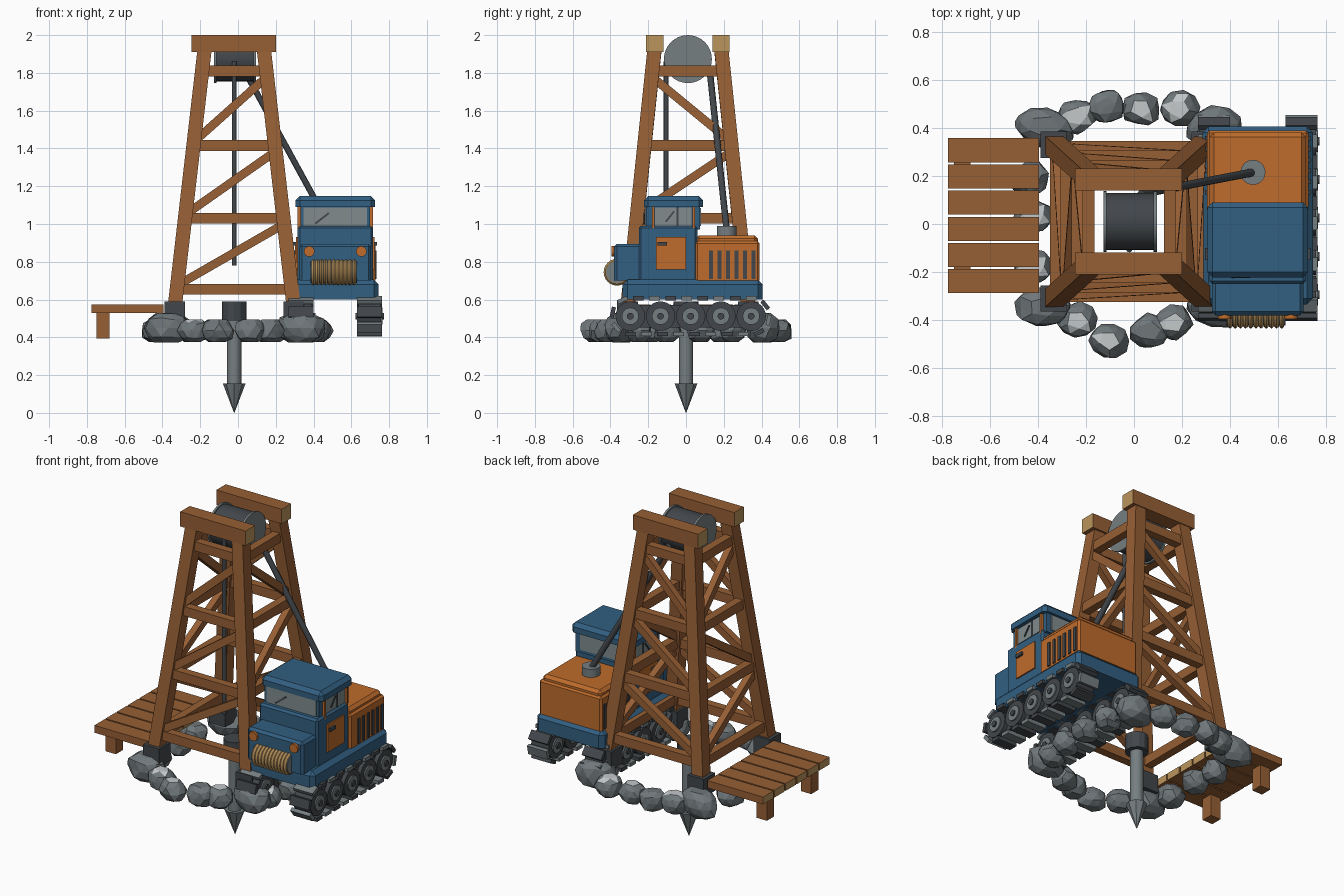
import bpy, bmesh, math, random
from mathutils import Vector, Matrix

if "Cube" in bpy.data.objects:
    bpy.data.objects.remove(bpy.data.objects["Cube"])
random.seed(4)


def material(name, *rgb):
    m = bpy.data.materials.new(name)
    m.use_nodes = True
    m.diffuse_color = (*rgb, 1)
    m.node_tree.nodes["Principled BSDF"].inputs["Base Color"].default_value = (*rgb, 1)
    return m


WOOD = material("brown wood", 0.31, 0.115, 0.035)
GRAIN = material("pale end grain", 0.5, 0.3, 0.11)
BLUE = material("blue paint", 0.032, 0.115, 0.22)
ORANGE = material("orange paint", 0.52, 0.15, 0.025)
STEEL = material("grey steel", 0.18, 0.21, 0.22)
DARK = material("dark iron", 0.055, 0.062, 0.07)
ROCK = material("grey rock", 0.16, 0.185, 0.195)
PALE = material("pale rock", 0.55, 0.58, 0.59)
GLASS = material("window glass", 0.22, 0.26, 0.27)


def finish(bm, name, mats, rule=None):
    bmesh.ops.recalc_face_normals(bm, faces=bm.faces)
    bm.normal_update()
    if rule:
        for f in bm.faces:
            f.material_index = int(rule(f))
    me = bpy.data.meshes.new(name)
    bm.to_mesh(me)
    bm.free()
    for m in mats:
        me.materials.append(m)
    ob = bpy.data.objects.new(name, me)
    bpy.context.collection.objects.link(ob)
    return ob


def box(name, mat, x, y, z, chamfer=0, ends=False, turn=None):
    """Box from (min, max) ranges; chamfer cuts upright and top edges."""
    bm = bmesh.new()
    lo, hi = Vector((x[0], y[0], z[0])), Vector((x[1], y[1], z[1]))
    bmesh.ops.create_cube(bm, size=1)
    bmesh.ops.scale(bm, vec=hi - lo, verts=bm.verts)
    if chamfer:
        edges = [e for e in bm.edges if sum(v.co.z for v in e.verts) > -0.001]
        bmesh.ops.bevel(bm, geom=edges, offset=chamfer, segments=1, affect='EDGES')
    if turn:
        bm.transform(turn)
    bmesh.ops.translate(bm, vec=(lo + hi) / 2, verts=bm.verts)
    return finish(bm, name, [mat, GRAIN] if ends else [mat],
                  (lambda f: abs(f.normal.x) > 0.9) if ends else None)


def frame(a, b, side):
    """Matrix at the middle of a-b with local z along it and local y near side."""
    a, b = Vector(a), Vector(b)
    d = (b - a).normalized()
    u = Vector(side).cross(d).normalized()
    v = d.cross(u)
    return Matrix.Translation((a + b) / 2) @ Matrix((u, v, d)).transposed().to_4x4()


def beam(name, a, b, wide, deep, side):
    bm = bmesh.new()
    bmesh.ops.create_cube(bm, size=1)
    bmesh.ops.scale(bm, vec=(wide, deep, (Vector(b) - Vector(a)).length), verts=bm.verts)
    bm.transform(frame(a, b, side))
    return finish(bm, name, [WOOD])


def rod(name, mat, a, b, r, r2=None, sides=24, smooth=True):
    bm = bmesh.new()
    bmesh.ops.create_cone(bm, cap_ends=True, segments=sides, radius1=r,
                          radius2=r if r2 is None else r2,
                          depth=(Vector(b) - Vector(a)).length)
    for f in bm.faces:
        f.smooth = smooth and len(f.verts) == 4
    d = Vector(b) - Vector(a)
    bm.transform(frame(a, b, (0, 1, 0) if abs(d.y) < d.length * 0.9 else (1, 0, 0)))
    return finish(bm, name, [mat])


# Timber tower: legs, girders and diagonals
TX, TY, LOW, HIGH = -0.02, 0.01, 0.56, 1.94


def corner(sx, sy, z):
    t = (z - LOW) / (HIGH - LOW)
    return Vector((TX + sx * (0.315 - 0.16 * t), TY + sy * (0.32 - 0.145 * t), z))


for sx in (-1, 1):
    for sy in (-1, 1):
        beam("tower_leg", corner(sx, sy, LOW), corner(sx, sy, HIGH), 0.075, 0.075, (0, 1, 0))
        c = corner(sx, sy, LOW)
        box("leg_shoe", DARK, (c.x - 0.055, c.x + 0.055), (c.y - 0.055, c.y + 0.055), (0.48, 0.59))
levels = [0.655, 1.03, 1.415, 1.81]
for s in (-1, 1):
    for i, z in enumerate(levels):
        beam("front_girder", corner(-1, s, z), corner(1, s, z), 0.057, 0.05, (0, 1, 0))
        beam("side_girder", corner(s, -1, z), corner(s, 1, z), 0.057, 0.05, (1, 0, 0))
        if i < 3:
            up, top = z + 0.02, levels[i + 1] - 0.03
            beam("front_brace", corner(-1, s, up), corner(1, s, top), 0.045, 0.04, (0, 1, 0))
            k = 1 if i == 1 else -1
            beam("side_brace", corner(s, -k, up), corner(s, k, top), 0.045, 0.04, (1, 0, 0))
    y = TY + s * 0.175
    box("top_beam", WOOD, (-0.245, 0.2), (y - 0.046, y + 0.046), (1.91, 2.0), ends=True)

# Winch drum, cables and drill
rod("winch_drum", DARK, (-0.12, TY, 1.873), (0.085, TY, 1.873), 0.118, sides=32)
for x in (-0.127, 0.082):
    rod("drum_flange", STEEL, (x, TY, 1.873), (x + 0.013, TY, 1.873), 0.127, sides=32)
rod("drill_cable", DARK, (TX, -0.105, 0.78), (TX, -0.105, 1.86), 0.013, sides=10)
rod("winch_cable", DARK, (0.03, 0.125, 1.82), (0.495, 0.215, 0.97), 0.017, sides=10)
rod("drill_shaft", STEEL, (TX, 0, 0.14), (TX, 0, 0.52), 0.038, sides=16)
rod("drill_tip", STEEL, (TX, 0, 0), (TX, 0, 0.155), 0.001, 0.06, sides=8, smooth=False)
rod("drill_collar", DARK, (TX, 0, 0.49), (TX, 0, 0.59), 0.066, sides=12, smooth=False)

# Plank platform
for i in range(6):
    y = -0.288 + i * 0.109
    box("platform_plank", WOOD, (-0.775, -0.395), (y, y + 0.1), (0.53, 0.575), ends=True)
for y in (-0.18, 0.25):
    box("platform_post", WOOD, (-0.75, -0.68), (y - 0.035, y + 0.035), (0.395, 0.535))


# Ring of stones
def stone(x, y, rx, ry, rz, z, pale):
    bm = bmesh.new()
    bmesh.ops.create_icosphere(bm, subdivisions=2, radius=1)
    for v in bm.verts:
        v.co *= random.uniform(0.88, 1.1)
        v.co.z = max(-0.8, min(0.8, v.co.z))
    bmesh.ops.scale(bm, vec=(rx, ry, rz / 0.8), verts=bm.verts)
    bmesh.ops.rotate(bm, matrix=Matrix.Rotation(random.uniform(-0.3, 0.3), 3, 'Z'), verts=bm.verts)
    bmesh.ops.translate(bm, vec=(x, y, z), verts=bm.verts)
    finish(bm, "ring_stone", [ROCK, PALE], lambda f: pale and f.normal.z > 0.85)


for x, y, pale in [(-0.24, 0.45, 1), (-0.115, 0.49, 0), (0.03, 0.48, 1), (0.19, 0.48, 1),
                   (-0.43, 0.19, 0), (-0.42, 0.03, 1), (-0.42, -0.18, 1), (-0.235, -0.4, 1),
                   (-0.105, -0.485, 1), (0.065, -0.445, 0), (0.165, -0.41, 1),
                   (0.4, 0.25, 0), (0.42, 0.08, 1), (0.41, -0.1, 0), (0.38, -0.25, 1)]:
    stone(x, y, 0.083, 0.073, 0.06, 0.435, pale)
for sx in (-1, 1):
    for sy in (-1, 1):
        stone(TX + sx * 0.355, 0.03 + sy * 0.375, 0.125, 0.085, 0.078, 0.45, 0)

# Tractor body
CX = 0.515


def wide(h):
    return (CX - h, CX + h)


box("tractor_base", BLUE, wide(0.23), (-0.335, 0.405), (0.6, 0.705), 0.025)
box("tractor_hood", BLUE, wide(0.19), (-0.38, -0.23), (0.7, 0.895), 0.015)
box("cab_body", BLUE, wide(0.2), (-0.25, 0.06), (0.69, 0.99), 0.012)
box("cab_upper", BLUE, wide(0.185), (-0.212, 0.075), (0.97, 1.1))
box("cab_roof", BLUE, wide(0.21), (-0.222, 0.09), (1.09, 1.147), 0.022)
box("engine_cover", ORANGE, wide(0.212), (0.05, 0.39), (0.7, 0.91), 0.012)
box("engine_lid", ORANGE, wide(0.2), (0.05, 0.38), (0.9, 0.94), 0.018)
rod("winch_post", STEEL, (0.495, 0.215, 0.93), (0.495, 0.215, 0.99), 0.052)

# Windows, doors, vents and lamps
box("windscreen", GLASS, wide(0.167), (-0.218, -0.21), (0.99, 1.088))
box("rear_window", GLASS, wide(0.15), (0.074, 0.08), (0.99, 1.085))
box("wiper", DARK, (0.4, 0.49), (-0.224, -0.216), (1.025, 1.035),
    turn=Matrix.Rotation(-0.66, 4, 'Y'))
for s in (-1, 1):
    def plate(h, t):
        return sorted((CX + s * h, CX + s * (h + t)))
    box("side_window", GLASS, plate(0.184, 0.006), (-0.165, 0.03), (0.99, 1.087))
    box("side_window_bar", DARK, plate(0.184, 0.009), (-0.05, -0.04), (0.99, 1.087))
    for y in (-0.18, 0.035):
        box("window_trim", ORANGE, plate(0.184, 0.016), (y, y + 0.013), (0.965, 1.09))
    box("side_wiper", DARK, plate(0.189, 0.006), (-0.12, -0.05), (1.035, 1.044),
        turn=Matrix.Rotation(0.9, 4, 'X'))
    box("cab_door", ORANGE, plate(0.199, 0.009), (-0.16, 0.0), (0.76, 0.93))
    box("door_handle", DARK, plate(0.206, 0.014), (-0.15, -0.1), (0.885, 0.905))
    for i in range(6):
        y = 0.122 + i * 0.045
        box("engine_vent", DARK, plate(0.205, 0.014), (y, y + 0.02), (0.71, 0.86))
    x = CX + s * 0.138
    rod("headlamp", ORANGE, (x, -0.395, 0.855), (x, -0.37, 0.855), 0.028, sides=16)

# Rope spool on the nose
rod("spool_core", STEEL, (0.385, -0.365, 0.745), (0.63, -0.365, 0.745), 0.058)
for i in range(11):
    x = 0.4 + i * 0.0215
    rod("rope_turn", GRAIN, (x - 0.01, -0.365, 0.745), (x, -0.365, 0.745), 0.062, 0.071)
    rod("rope_turn", GRAIN, (x, -0.365, 0.745), (x + 0.01, -0.365, 0.745), 0.071, 0.062)

# Tracks: wheels, hubs and shoes around the loop
WZ, FIRST, PITCH = 0.512, -0.295, 0.16
run = 4 * PITCH
loop = 2 * run + 2 * math.pi * 0.095
for s in (-1, 1):
    x = CX + s * 0.182
    for i in range(5):
        y = FIRST + i * PITCH
        rod("track_wheel", DARK, (x - 0.06, y, WZ), (x + 0.06, y, WZ), 0.078)
        for e in (-1, 1):
            rod("wheel_hub", STEEL, (x + e * 0.055, y, WZ), (x + e * 0.068, y, WZ), 0.045)
            rod("hub_cap", DARK, (x + e * 0.06, y, WZ), (x + e * 0.076, y, WZ), 0.018, sides=12)
    box("track_core", DARK, (x - 0.035, x + 0.035), (FIRST, FIRST + run), (WZ - 0.06, WZ + 0.06))
    for i in range(22):
        d = loop * i / 22
        if d < run:
            y, z, a = FIRST + d, WZ - 0.095, 0
        elif d < loop / 2:
            a = (d - run) / 0.095
            y, z = FIRST + run + 0.095 * math.sin(a), WZ - 0.095 * math.cos(a)
        elif d < loop / 2 + run:
            y, z, a = FIRST + run - (d - loop / 2), WZ + 0.095, math.pi
        else:
            a = math.pi + (d - loop / 2 - run) / 0.095
            y, z = FIRST + 0.095 * math.sin(a), WZ - 0.095 * math.cos(a)
        turn = Matrix.Rotation(a, 4, 'X')
        box("track_shoe", STEEL if i % 2 else DARK, (x - 0.066, x + 0.066),
            (y - 0.028, y + 0.028), (z - 0.011, z + 0.011), turn=turn)
